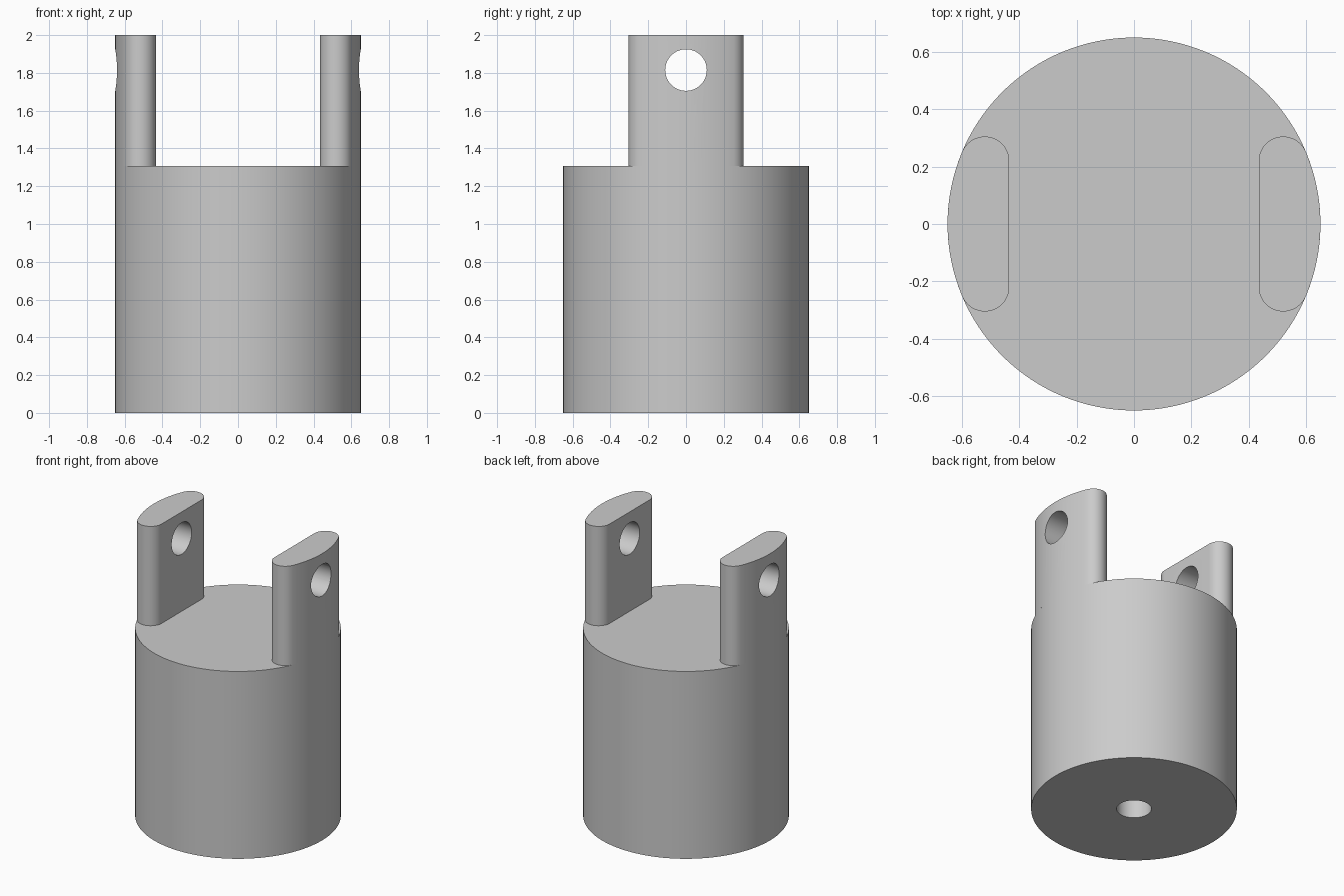
import bpy, bmesh, math
from mathutils import Matrix

cube = bpy.data.objects.get("Cube")
if cube:
    bpy.data.objects.remove(cube, do_unlink=True)

RADIUS, SHOULDER, TOP = 0.65, 1.307, 2.0
FILLET, LUG_HALF_WIDTH, LUG_INNER = 0.085, 0.305, 0.435
HOLE_RADIUS, HOLE_Z, BORE_DEPTH = 0.11, 1.815, 0.6

grey = bpy.data.materials.new("plain grey")
grey.use_nodes = True
grey.diffuse_color = (0.6, 0.6, 0.6, 1)
grey.node_tree.nodes["Principled BSDF"].inputs["Base Color"].default_value = grey.diffuse_color


def make_object(name, bm):
    bmesh.ops.recalc_face_normals(bm, faces=bm.faces)
    mesh = bpy.data.meshes.new(name)
    bm.to_mesh(mesh)
    bm.free()
    mesh.materials.append(grey)
    obj = bpy.data.objects.new(name, mesh)
    bpy.context.collection.objects.link(obj)
    return obj


def smooth(obj):
    bpy.ops.object.select_all(action='DESELECT')
    obj.select_set(True)
    bpy.context.view_layer.objects.active = obj
    bpy.ops.object.shade_smooth_by_angle(angle=math.radians(30))


def arc(cx, cy, r, start, end, steps):
    angles = [start + (end - start) * i / steps for i in range(steps + 1)]
    return [(cx + r * math.cos(a), cy + r * math.sin(a)) for a in angles]


# Round body with a blind bore in its underside
bm = bmesh.new()
profile = [(0, BORE_DEPTH), (HOLE_RADIUS, BORE_DEPTH), (HOLE_RADIUS, 0),
           (RADIUS, 0), (RADIUS, SHOULDER), (0, SHOULDER)]
verts = [bm.verts.new((x, 0, z)) for x, z in profile]
edges = [bm.edges.new(pair) for pair in zip(verts, verts[1:])]
bmesh.ops.spin(bm, geom=verts + edges, cent=(0, 0, 0), axis=(0, 0, 1),
               angle=math.tau, steps=128, use_duplicate=False)
bmesh.ops.remove_doubles(bm, verts=bm.verts, dist=0.0001)
smooth(make_object("body", bm))

# Cross pin cutter through both lugs
bm = bmesh.new()
bmesh.ops.create_cone(bm, cap_ends=True, segments=64, radius1=HOLE_RADIUS,
                      radius2=HOLE_RADIUS, depth=2,
                      matrix=Matrix.Translation((0, 0, HOLE_Z)) @ Matrix.Rotation(math.pi / 2, 4, 'Y'))
cutter = make_object("pin_hole_cutter", bm)
cutter.hide_render = True
cutter.hide_set(True)

# Upright lugs: outer face follows the body, ends are rounded off
cx, cy = LUG_INNER + FILLET, LUG_HALF_WIDTH - FILLET
blend = math.atan2(cy, cx)
outline = arc(0, 0, RADIUS, -blend, blend, 16)
outline += arc(cx, cy, FILLET, blend, math.pi, 24)[1:]
outline += arc(cx, -cy, FILLET, math.pi, math.tau - blend, 24)[:-1]
for name, side in (("left_lug", 1), ("right_lug", -1)):
    bm = bmesh.new()
    base = bm.faces.new([bm.verts.new((side * x, y, SHOULDER)) for x, y in outline])
    raised = bmesh.ops.extrude_face_region(bm, geom=[base], use_keep_orig=True)
    top = [v for v in raised["geom"] if isinstance(v, bmesh.types.BMVert)]
    bmesh.ops.translate(bm, verts=top, vec=(0, 0, TOP - SHOULDER))
    lug = make_object(name, bm)
    cut = lug.modifiers.new("pin hole", 'BOOLEAN')
    cut.operation = 'DIFFERENCE'
    cut.solver = 'EXACT'
    cut.object = cutter
    bpy.context.view_layer.objects.active = lug
    bpy.ops.object.modifier_apply(modifier=cut.name)
    smooth(lug)
bpy.data.objects.remove(cutter, do_unlink=True)
